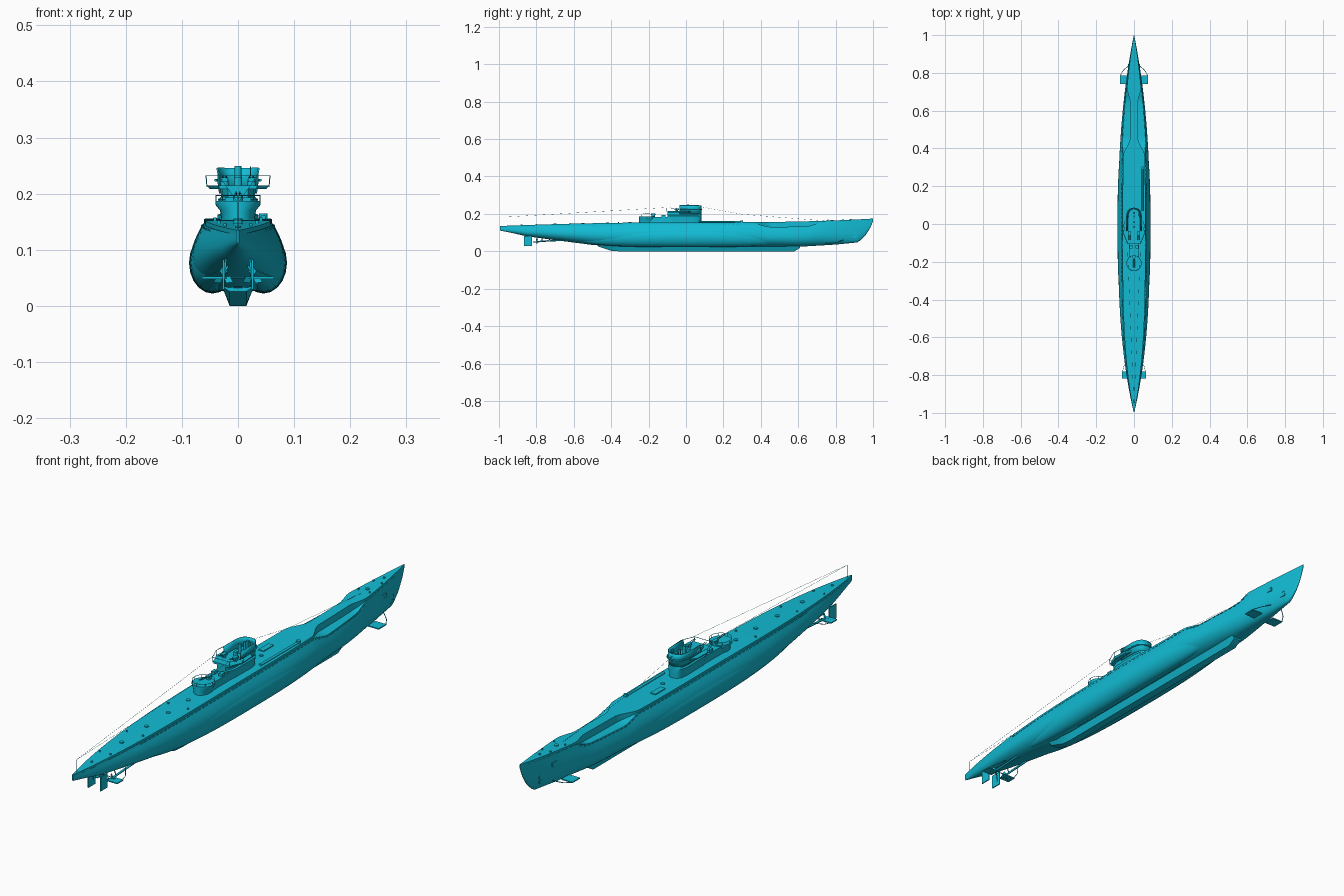
import bpy, bmesh, math
from mathutils import Vector

cube = bpy.data.objects.get("Cube")
if cube:
    bpy.data.objects.remove(cube, do_unlink=True)

paint = bpy.data.materials.new("cyan paint")
paint.use_nodes = True
CYAN = (0.006, 0.5, 0.66, 1)
paint.diffuse_color = CYAN
paint.node_tree.nodes["Principled BSDF"].inputs["Base Color"].default_value = CYAN


def finish(name, bm, smooth=True):
    bmesh.ops.recalc_face_normals(bm, faces=bm.faces)
    mesh = bpy.data.meshes.new(name)
    bm.to_mesh(mesh)
    bm.free()
    mesh.materials.append(paint)
    obj = bpy.data.objects.new(name, mesh)
    bpy.context.collection.objects.link(obj)
    if smooth:
        bpy.ops.object.select_all(action="DESELECT")
        bpy.context.view_layer.objects.active = obj
        obj.select_set(True)
        bpy.ops.object.shade_smooth_by_angle(angle=math.radians(35))
    return obj


def loft(name, rings):
    """Skin closed rings of equal length and cap both ends."""
    bm = bmesh.new()
    rows = [[bm.verts.new(p) for p in ring] for ring in rings]
    n = len(rows[0])
    for a, b in zip(rows, rows[1:]):
        for i in range(n):
            j = (i + 1) % n
            bm.faces.new((a[i], a[j], b[j], b[i]))
    bm.faces.new(rows[0])
    bm.faces.new(rows[-1])
    return finish(name, bm)


def stack(name, outline, levels):
    """Prism from an xy outline; levels are (z, x scale about the centreline)."""
    return loft(name, [[(x * k, y, z) for x, y in outline] for z, k in levels])


def ellipse(cx, cy, rx, ry, n=24):
    turn = [2 * math.pi * i / n for i in range(n)]
    return [(cx + rx * math.cos(a), cy + ry * math.sin(a)) for a in turn]


def drum(name, x, y, r, low, high):
    loft(name, [[(*p, z) for p in ellipse(x, y, r, r, 14)] for z in (low, high)])


def boxes(name, items):
    """Several boxes in one mesh, each given as (centre, size)."""
    bm = bmesh.new()
    for centre, size in items:
        made = bmesh.ops.create_cube(bm, size=1)["verts"]
        bmesh.ops.scale(bm, vec=size, verts=made)
        bmesh.ops.translate(bm, vec=centre, verts=made)
    return finish(name, bm, False)


def tube(name, points, r, closed=False):
    curve = bpy.data.curves.new(name, "CURVE")
    curve.dimensions = "3D"
    curve.bevel_depth = r
    curve.bevel_resolution = 1
    curve.use_fill_caps = True
    line = curve.splines.new("POLY")
    line.points.add(len(points) - 1)
    for point, p in zip(line.points, points):
        point.co = (*p, 1)
    line.use_cyclic_u = closed
    temp = bpy.data.objects.new(name, curve)
    mesh = bpy.data.meshes.new_from_object(temp)
    bpy.data.objects.remove(temp)
    mesh.materials.clear()
    mesh.materials.append(paint)
    bpy.context.collection.objects.link(bpy.data.objects.new(name, mesh))


def ramp(a, b, v):
    t = min(max((v - a) / (b - a), 0), 1)
    return t * t * (3 - 2 * t)


# Hull shape rules along the length
BOTTOM = [(-1, .112), (-.93, .098), (-.85, .08), (-.7, .06), (-.5, .034), (-.35, .024),
          (.6, .024), (.8, .036), (.92, .048), (.96, .085), (.985, .125), (1, .16)]


def bottom(y):
    for (a, za), (b, zb) in zip(BOTTOM, BOTTOM[1:]):
        if y <= b:
            return za + (zb - za) * (y - a) / (b - a)
    return BOTTOM[-1][1]


def beam(y):
    return .083 * (1 - abs(y) ** (2.4 if y > 0 else 2.8)) + .001


def deck(y):
    return .155 + (.02 * y ** 3 if y > 0 else -.02 * y * y)


def shoulder(y):
    """Casing half width, shoulder half width and shoulder height."""
    cut = ramp(.36, .46, y) * (1 - ramp(.64, .73, y))
    side = beam(y) * (.74 + .18 * y * y)
    casing = side * .97 * (1 - cut) + .02 * cut
    edge = side * (1 - cut) + beam(y) * .84 * cut
    low = min(.008, (deck(y) - bottom(y)) * .3)
    return casing, edge, deck(y) - low * (1 - cut) - .027 * cut


def hull_ring(y):
    w, zb, zt = beam(y), bottom(y), deck(y)
    casing, edge, zs = shoulder(y)
    zm = zb + .5 * (zs - zb)
    half = [(casing, zt), (casing, zs), (edge, zs)]
    for i in range(1, 7):
        u = i / 6 * math.pi / 2
        half.append((edge + (w - edge) * math.sin(u), zs - (zs - zm) * i / 6))
    for i in range(1, 9):
        u = i / 9 * math.pi / 2
        half.append((w * math.cos(u) ** .85, zm - (zm - zb) * math.sin(u)))
    return ([(x, y, z) for x, z in half] + [(0, y, zb)]
            + [(-x, y, z) for x, z in reversed(half)])


loft("hull", [hull_ring(-.995 + 1.995 * i / 140) for i in range(141)])

# Ballast keel with tapered ends
loft("keel", [[(-.028, y, .034), (-.015, y, z), (.015, y, z), (.028, y, .034)]
              for y, z in ((-.47, .026), (-.4, .003), (-.36, 0), (.58, 0), (.61, .018))])

# Saddle tanks, drainage slots, planes, anchors and screws on both sides
for side, word in ((1, "left"), (-1, "right")):
    rings = []
    for i in range(41):
        t = -1 + i / 20
        y = .62 * t
        f = max(1 - abs(t) ** 3, .004) ** .5
        rings.append([(side * x, y, z) for x, z in
                      ellipse(beam(y) * .54, .077, beam(y) * .5 * f, .055 * f, 20)])
    loft(word + "_saddle_tank", rings)
    slots = []
    for i in range(62):
        y = -.65 + i * .022
        edge, z = shoulder(y)[1:]
        slots.append(((side * (edge + .001), y, z - .004), (.005, .013, .003)))
    boxes(word + "_drain_slots", slots)
    boxes(word + "_rudder", [((side * .026, -.845, .056), (.004, .042, .054))])
    boxes(word + "_stern_plane", [((side * .042, -.8, .05), (.044, .036, .004))])
    boxes(word + "_bow_plane", [((side * .05, .765, .045), (.046, .045, .004))])
    tube(word + "_bow_plane_guard", [(side * .025, .84, .06), (side * .055, .815, .05),
                                     (side * .074, .785, .045)], .0015)
    tube(word + "_stern_plane_guard", [(side * .03, -.72, .065), (side * .055, -.755, .054),
                                       (side * .062, -.79, .05)], .0012)
    tube(word + "_screw_shaft", [(side * .024, -.6, .062), (side * .026, -.8, .052)], .004)
    tube(word + "_shaft_strut", [(side * .026, -.77, .053), (side * .01, -.77, .09)], .002)
    tube(word + "_rudder_post", [(side * .026, -.838, .03), (side * .02, -.838, .1)], .002)
    for k in range(3):
        a = 2 * math.pi * k / 3 + math.pi / 2
        tip = (side * .026 + .02 * math.cos(a), -.797, .052 + .02 * math.sin(a))
        wide = Vector((-math.sin(a) * .007, .004, math.cos(a) * .007))
        mid = (Vector(tip) + Vector((side * .026, -.797, .052))) / 2
        loft(word + "_screw_blade", [[p + Vector((0, dy, 0)) for p in
             (Vector((side * .026, -.797, .052)), mid + wide, Vector(tip), mid - wide)]
             for dy in (-.001, .001)])
    boxes(word + "_anchor", [((side * (beam(.835) - .001), .835, .124), (.006, .026, .014))])
    boxes(word + "_torpedo_doors", [((side * (beam(.9) - .002), .9, z), (.004, .022, .01))
                                    for z in (.078, .096)])
tube("stern_plane_bar", [(-.06, -.785, .05), (.06, -.785, .05)], .0015)

# Conning tower, flared toward the gun deck
tower = [(.034 * math.cos(a) ** .6, .03 + .05 * math.sin(a))
         for a in (math.pi / 2 * i / 8 for i in range(8))]
tower += [(0, .082)] + [(-x, y) for x, y in reversed(tower)]
tower += [(-.032, -.07), (-.02, -.1), (.02, -.1), (.032, -.07)]
stack("conning_tower", tower, [(.148, .85), (.175, .95), (.19, 1.05), (.194, .9), (.212, .9)])
stack("bridge_deck", [(-.03, .03), (-.052, .01), (-.055, -.05), (-.035, -.1), (.035, -.1),
                      (.055, -.05), (.052, .01), (.03, .03)], [(.208, .92), (.215, 1)])

# Open bridge wall
bm = bmesh.new()
path = [(.037, -.035)] + [(x * 1.08, y) for x, y in tower[:17]] + [(-.037, -.035)]
rows = [[bm.verts.new((x * k, y, z)) for x, y in path] for z, k in ((.2, .92), (.23, .97), (.246, 1.04))]
for a, b in zip(rows, rows[1:]):
    for i in range(len(path) - 1):
        bm.faces.new((a[i], a[i + 1], b[i + 1], b[i]))
wall = finish("bridge_wall", bm)
thick = wall.modifiers.new("thickness", "SOLIDIFY")
thick.thickness = .003
tube("spray_rim", [(x * 1.08, y * 1.03, .224) for x, y in path], .0025)

# Lower gun deck
boxes("gun_deckhouse", [((0, -.14, .166), (.052, .13, .034))])
stack("gun_platform", ellipse(0, -.208, .04, .042), [(.148, .72), (.17, .8), (.18, 1), (.187, 1)])
tube("bridge_rail", [(.054, 0, .232), (.057, -.05, .232), (.036, -.102, .232),
                     (-.036, -.102, .232), (-.057, -.05, .232), (-.054, 0, .232)], .001)
for x, y in ((.057, -.05), (.036, -.102), (-.036, -.102), (-.057, -.05)):
    tube("bridge_stanchion", [(x * .97, y, .212), (x, y, .232)], .001)
tube("gun_platform_rail", [(x, y, .197) for x, y in ellipse(0, -.208, .039, .041)], .0008, True)
for x, y in ellipse(0, -.208, .039, .041, 8):
    tube("gun_platform_stanchion", [(x, y, .186), (x, y, .197)], .0008)


def gun(name, x, y, z, length, r):
    drum(name + "_mount", x, y, r * 3, z, z + .011)
    boxes(name + "_breech", [((x, y, z + .012), (.013, .024, .008))])
    for dx in (-.003, .003):
        tube(name + "_barrel", [(x + dx, y, z + .013), (x + dx, y - length, z + .018)], r * .5)


gun("deck_gun", 0, -.175, .185, .055, .003)
gun("left_bridge_gun", .024, -.05, .214, .035, .0025)
gun("right_bridge_gun", -.024, -.05, .214, .035, .0025)
boxes("ammunition_lockers", [((x, -.12, .187), (.014, .02, .012)) for x in (-.016, .016)])

# Bridge fittings
drum("attack_periscope", 0, .01, .006, .21, .249)
drum("sky_periscope", 0, .04, .005, .21, .247)
drum("compass", 0, -.015, .007, .21, .23)
boxes("aiming_stand", [((0, .058, .228), (.012, .01, .03))])
tube("direction_finder", [(.022, .05 + y, .24 + z) for y, z in ellipse(0, 0, .008, .008, 14)],
     .001, True)

# Deck fittings
tube("snorkel_mast", [(.045, .07, .158), (.045, .3, .157)], .005)
drum("snorkel_head", .045, .298, .008, .15, .165)
boxes("deck_locker", [((-.022, .2, .156), (.022, .06, .005))])
for y in (-.88, -.7, -.55, -.42, -.3, .14, .78, .88):
    drum("deck_hatch", 0, y, .008 if abs(y) < .8 else .005, deck(y) - .006, deck(y) + .003)
for y in (-.8, -.62, -.36, .76, .84):
    for side in (-1, 1):
        drum("bollard", side * shoulder(y)[0] * .7, y, .003, deck(y) - .005, deck(y) + .005)

# Jumping wires
tube("aft_wire_post", [(0, -.97, .13), (0, -.97, .183)], .0007)
for side in (-1, 1):
    tube("aft_wire", [(0, -.97, .183), (side * .036, -.09, .235)], .0004)
tube("forward_wire", [(0, .08, .238), (0, .3, .198), (0, .74, .163)], .0004)
